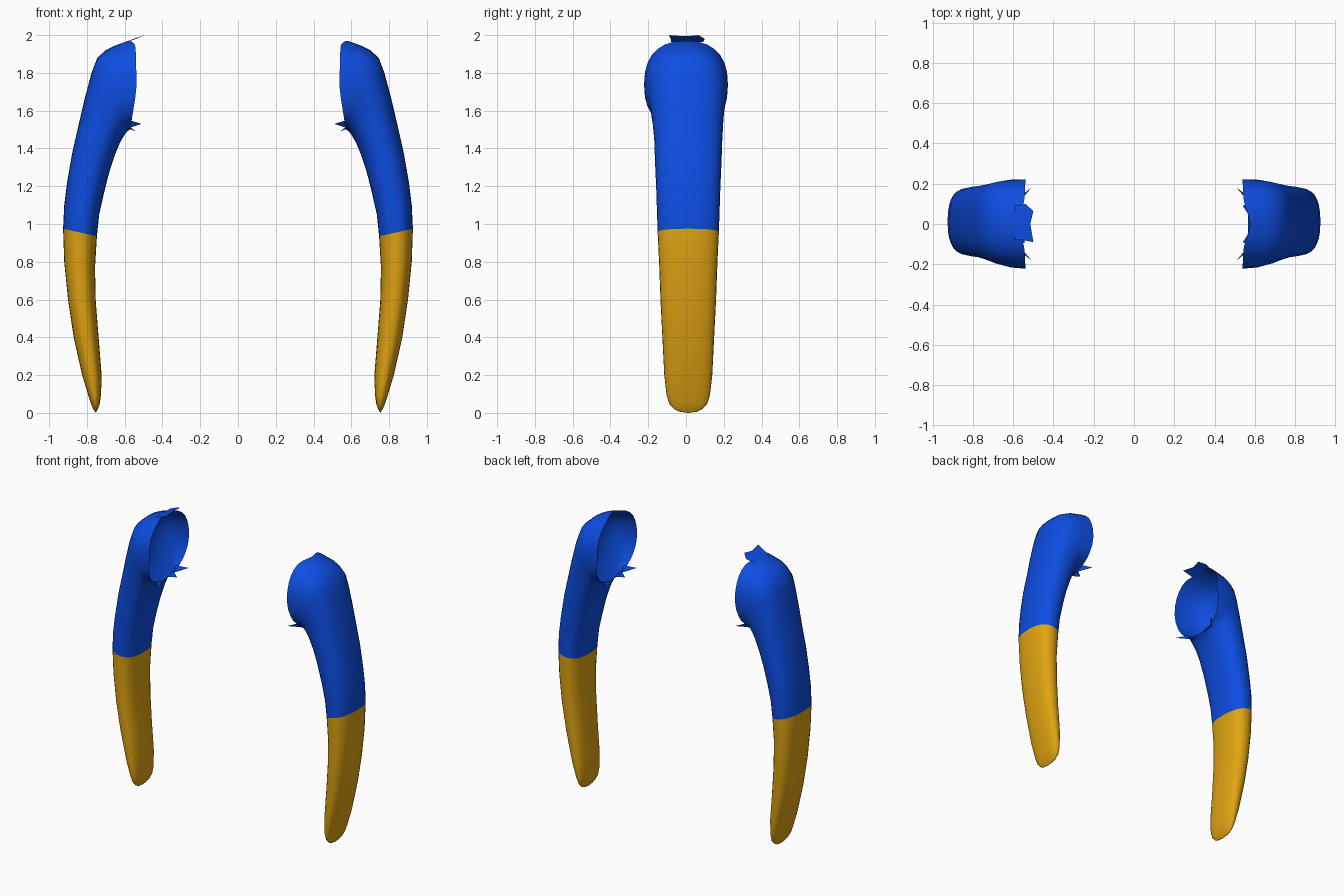
import bpy, bmesh, math

if "Cube" in bpy.data.objects:
    bpy.data.objects.remove(bpy.data.objects["Cube"])


def material(name, rgb):
    m = bpy.data.materials.new(name)
    m.diffuse_color = (*rgb, 1)
    m.use_nodes = True
    m.node_tree.nodes["Principled BSDF"].inputs["Base Color"].default_value = m.diffuse_color
    return m


blue = material("sleeve blue", (0.004, 0.075, 0.76))
gold = material("glove gold", (0.75, 0.37, 0.006))

SIDES = 28
POWER = 2.4
# Cross-sections from fingertip to shoulder: outer x, z, inner x, z, half depth
STATIONS = [
    (.757, .006, .750, .006, .045), (.766, .02, .742, .02, .075),
    (.777, .045, .731, .05, .10), (.792, .09, .725, .10, .115),
    (.825, .20, .722, .20, .127), (.870, .40, .738, .40, .137),
    (.900, .60, .753, .59, .147), (.920, .80, .757, .77, .154),
    (.926, .975, .747, .935, .162), (.920, 1.10, .735, 1.05, .166),
    (.905, 1.22, .708, 1.17, .170), (.877, 1.38, .680, 1.28, .176),
    (.845, 1.52, .650, 1.37, .180), (.810, 1.67, .625, 1.43, .188),
    (.775, 1.80, .605, 1.465, .197), (.745, 1.88, .592, 1.485, .205),
    (.700, 1.92, .580, 1.495, .212), (.650, 1.945, .572, 1.50, .218),
    (.580, 1.97, .567, 1.505, .222),
]
CUFF = 8  # station where glove meets sleeve


def finish(bm, name, mats):
    bmesh.ops.recalc_face_normals(bm, faces=bm.faces)
    mesh = bpy.data.meshes.new(name)
    bm.to_mesh(mesh)
    bm.free()
    for m in mats:
        mesh.materials.append(m)
    for p in mesh.polygons:
        p.use_smooth = True
    ob = bpy.data.objects.new(name, mesh)
    bpy.context.collection.objects.link(ob)
    return ob


def curve_power(v):
    return math.copysign(abs(v) ** (2 / POWER), v)


def make_arm(side, name):
    bm = bmesh.new()
    rings = []
    last = len(STATIONS) - 1
    for i, (ox, oz, ix, iz, depth) in enumerate(STATIONS):
        ring = []
        shift = .012 * min(1, (last - i) / 6)
        for k in range(SIDES):
            a = 2 * math.pi * k / SIDES
            c, s = curve_power(math.cos(a)), curve_power(math.sin(a))
            x = (ox + ix) / 2 + c * (ox - ix) / 2
            z = (oz + iz) / 2 + c * (oz - iz) / 2
            # the open shoulder rim reaches further in along its sides
            if i == last:
                x -= .037 * min(1, max(0, (z - 1.52) / .2)) * min(1, 1.8 * abs(s))
            ring.append(bm.verts.new((side * x, shift + s * depth, z)))
        rings.append(ring)
    # rounded fingertip, then the tube up to the open shoulder
    tip = bm.verts.new((side * .754, .012, 0))
    for k in range(SIDES):
        n = (k + 1) % SIDES
        bm.faces.new((tip, rings[0][n], rings[0][k])).material_index = 1
        for i in range(last):
            f = bm.faces.new((rings[i][k], rings[i][n], rings[i + 1][n], rings[i + 1][k]))
            f.material_index = 1 if i < CUFF else 0
    return finish(bm, name, [blue, gold])


def make_flaps(side, name, polygons):
    bm = bmesh.new()
    for poly in polygons:
        bm.faces.new([bm.verts.new((side * x, y, z)) for x, y, z in poly])
    return finish(bm, name, [blue])


# Jagged scraps under the shoulder opening
scraps = []
for s in (-1, 1):
    scraps.append([(.575, s * .13, 1.55), (.51, s * .18, 1.53), (.585, s * .09, 1.505)])
    scraps.append([(.580, s * .11, 1.52), (.54, s * .09, 1.49), (.580, s * .03, 1.505)])

for side, label in ((1, "right"), (-1, "left")):
    make_arm(side, label + "_arm")
    make_flaps(side, label + "_lower_scraps", scraps)

# Thin torn flap on top of the left shoulder only
make_flaps(-1, "left_upper_flap", [
    [(.59, .09, 1.963), (.54, .10, 1.98), (.50, .065, 2.0), (.515, 0, 1.994), (.59, 0, 1.966)],
    [(.59, 0, 1.966), (.515, 0, 1.994), (.50, -.09, 2.0), (.55, -.08, 1.978), (.59, -.08, 1.963)],
])
